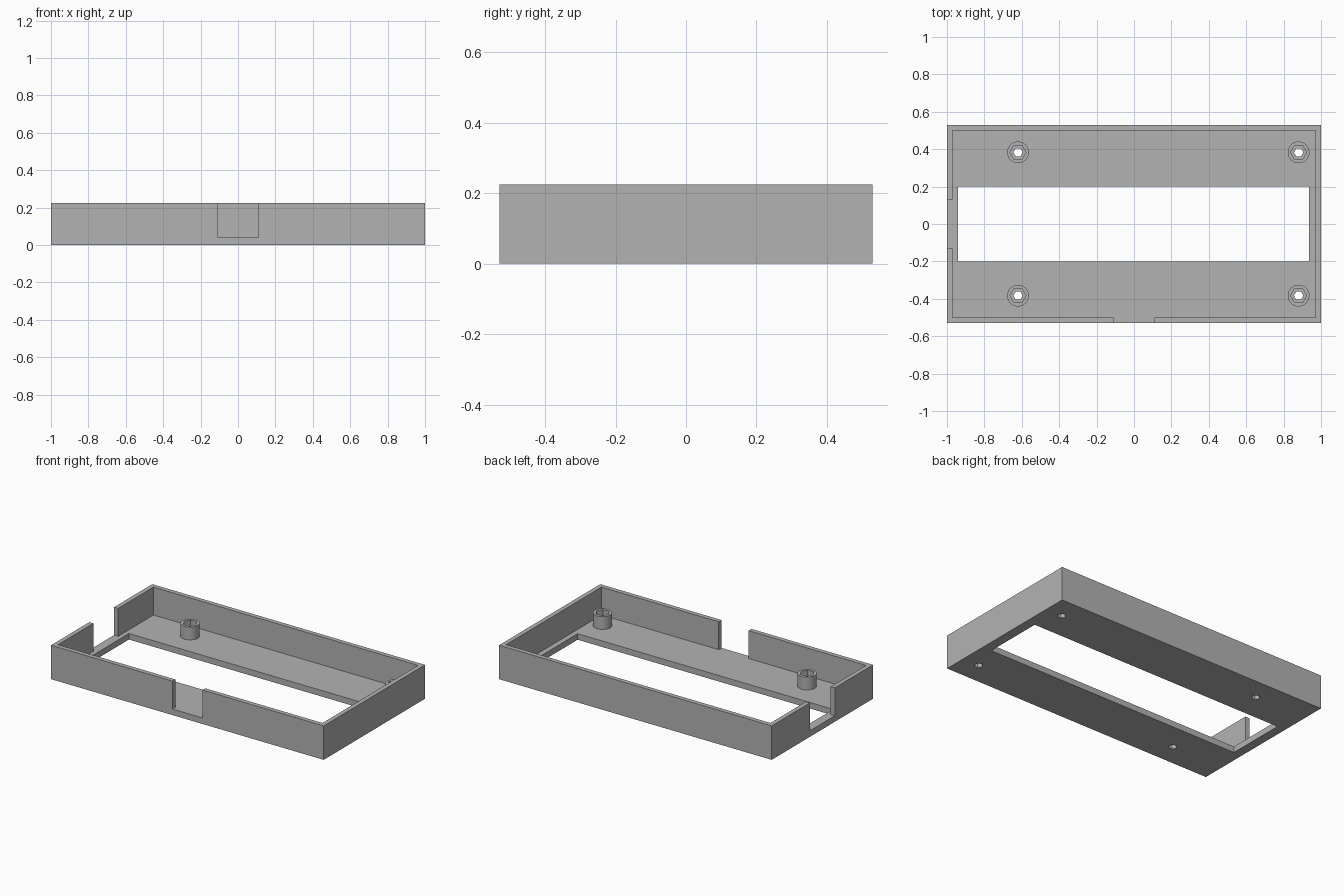
import bpy
import bmesh
import math
from mathutils import Matrix, Vector

if "Cube" in bpy.data.objects:
    bpy.data.objects.remove(bpy.data.objects["Cube"], do_unlink=True)

GREY = (0.45, 0.45, 0.45, 1.0)
grey = bpy.data.materials.new("matte grey")
grey.use_nodes = True
grey.diffuse_color = GREY
grey.node_tree.nodes["Principled BSDF"].inputs["Base Color"].default_value = GREY

# Overall sizes
HALF_X, HALF_Y, HEIGHT = 1.0, 0.53, 0.225
WALL, FLOOR, POST_TOP = 0.03, 0.04, 0.125
OVER = 0.1  # how far cutters overshoot


def finish(bm, name):
    mesh = bpy.data.meshes.new(name)
    bm.to_mesh(mesh)
    bm.free()
    mesh.materials.append(grey)
    obj = bpy.data.objects.new(name, mesh)
    bpy.context.collection.objects.link(obj)
    return obj


def box(name, low, high):
    low, high = Vector(low), Vector(high)
    bm = bmesh.new()
    place = Matrix.Translation((low + high) / 2) @ Matrix.Diagonal((*(high - low), 1))
    bmesh.ops.create_cube(bm, size=1, matrix=place)
    return finish(bm, name)


def prism(name, sides, radius, x, y, z0, z1):
    # Upright prism with a corner pointing along +x
    bm = bmesh.new()
    ring = [bm.verts.new((x + radius * math.cos(math.tau * i / sides),
                          y + radius * math.sin(math.tau * i / sides), z0))
            for i in range(sides)]
    base = bm.faces.new(ring)
    top = bmesh.ops.extrude_face_region(bm, geom=[base])["geom"]
    bmesh.ops.translate(bm, vec=(0, 0, z1 - z0),
                        verts=[v for v in top if isinstance(v, bmesh.types.BMVert)])
    bmesh.ops.recalc_face_normals(bm, faces=bm.faces)
    return finish(bm, name)


def cut(target, cutter):
    bpy.context.view_layer.objects.active = target
    mod = target.modifiers.new("cut", "BOOLEAN")
    mod.operation = "DIFFERENCE"
    mod.solver = "EXACT"
    mod.object = cutter
    bpy.ops.object.modifier_apply(modifier=mod.name)
    bpy.data.objects.remove(cutter, do_unlink=True)


# Tray: solid block hollowed from above
tray = box("tray", (-HALF_X, -HALF_Y, 0), (HALF_X, HALF_Y, HEIGHT))
cut(tray, box("cavity", (WALL - HALF_X, WALL - HALF_Y, FLOOR),
              (HALF_X - WALL, HALF_Y - WALL, HEIGHT + OVER)))

# Floor window, front notch and right-hand notch
cut(tray, box("window", (-0.94, -0.2, -OVER), (0.935, 0.2, FLOOR + OVER)))
cut(tray, box("front_notch", (-0.11, -HALF_Y - OVER, FLOOR),
              (0.11, -HALF_Y + 2 * WALL, HEIGHT + OVER)))
cut(tray, box("side_notch", (-HALF_X - OVER, -0.13, FLOOR),
              (-HALF_X + 1.5 * WALL, 0.13, HEIGHT + OVER)))

# Screw posts with a nut pocket on top and a hole down through the floor
for side, x in (("right", -0.62), ("left", 0.88)):
    for end, y in (("front", -0.383), ("back", 0.383)):
        post = prism(f"{end}_{side}_post", 32, 0.058, x, y, FLOOR, POST_TOP)
        cut(post, prism("nut_pocket", 6, 0.043, x, y, POST_TOP - 0.045, POST_TOP + OVER))
        cut(post, prism("post_hole", 6, 0.025, x, y, 0, POST_TOP + OVER))
        cut(tray, prism("floor_hole", 6, 0.025, x, y, -OVER, FLOOR + OVER))
        bpy.ops.object.select_all(action="DESELECT")
        post.select_set(True)
        bpy.context.view_layer.objects.active = post
        bpy.ops.object.shade_smooth_by_angle(angle=math.radians(30))
